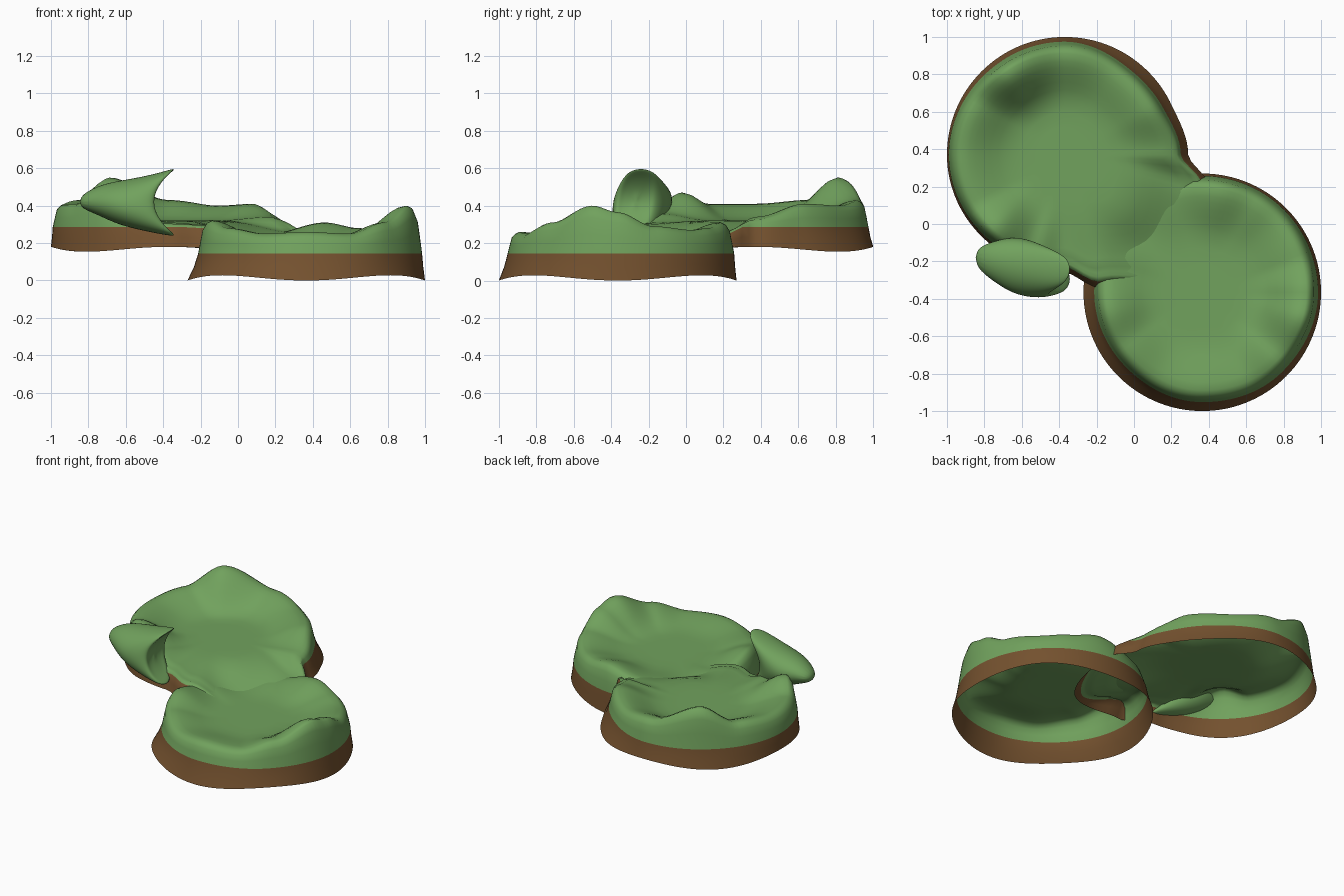
import bpy, bmesh, math

if "Cube" in bpy.data.objects:
    bpy.data.objects.remove(bpy.data.objects["Cube"])

def mat(name, c):
    m = bpy.data.materials.new(name)
    m.diffuse_color = (*c, 1)
    m.use_nodes = True
    m.node_tree.nodes["Principled BSDF"].inputs["Base Color"].default_value = m.diffuse_color
    return m

GREEN = mat("grass green", (0.165, 0.36, 0.11))
BROWN = mat("earth brown", (0.175, 0.083, 0.028))

def smooth(a, b, x):
    t = max(0, min(1, (x - a) / (b - a)))
    return t * t * (3 - 2 * t)

def around(keys, deg):
    """Smooth periodic interpolation of (angle, value) pairs."""
    ks = sorted(keys)
    ks = [(ks[-1][0] - 360, ks[-1][1])] + ks + [(ks[0][0] + 360, ks[0][1])]
    for (a, v), (b, w) in zip(ks, ks[1:]):
        if a <= deg <= b:
            return v + (w - v) * smooth(a, b, deg)

def finish(name, bm, flip=False):
    bmesh.ops.recalc_face_normals(bm, faces=bm.faces)
    bm.normal_update()
    if flip and sum(f.normal.z for f in bm.faces) < 0:
        bmesh.ops.reverse_faces(bm, faces=bm.faces)
    for f in bm.faces:
        f.smooth = True
    me = bpy.data.meshes.new(name)
    bm.to_mesh(me)
    bm.free()
    me.materials.append(GREEN)
    me.materials.append(BROWN)
    ob = bpy.data.objects.new(name, me)
    bpy.context.collection.objects.link(ob)
    return ob

def island(name, centre, radius, rim, wall, floor, band, base):
    """Open-bottomed shell: dished grass top, raised uneven rim, earth skirt."""
    N = 120
    inner = [0.14, 0.28, 0.42, 0.54, 0.64, 0.72, 0.79, 0.86, 0.92]  # share of rim crest
    bm = bmesh.new()
    cols = []
    hub = bm.verts.new((centre[0], centre[1], floor))
    for i in range(N):
        d = 360 * i / N
        a = math.radians(d)
        r, h, z0, w = around(radius, d), around(rim, d), base(a), around(wall, d)
        zb = min(band, h - 0.02)
        crest = w - 0.1
        rows = [(s * crest, floor + (h - floor) * smooth(0.45, 1, s)) for s in inner]
        rows += [(crest, h), (w - 0.065, h - 0.01), (w - 0.035, h - 0.25 * (h - zb)),
                 (w - 0.018, zb + 0.4 * (h - zb)), (w, zb),
                 (0.6 * w + 0.4, z0 + 0.5 * (zb - z0)), (1.0, z0)]
        cols.append([bm.verts.new((centre[0] + s * r * math.cos(a),
                                   centre[1] + s * r * math.sin(a), z)) for s, z in rows])
    for i in range(N):
        p, q = cols[i], cols[(i + 1) % N]
        bm.faces.new((hub, p[0], q[0]))
        for j in range(len(p) - 1):
            f = bm.faces.new((p[j], p[j + 1], q[j + 1], q[j]))
            f.material_index = 1 if j >= len(p) - 3 else 0
    return finish(name, bm, True)

# Upper island, with a tongue reaching into the lower one
island("upper_island", (-0.37, 0.37),
       [(0, .66), (25, .63), (90, .63), (180, .63), (250, .62), (270, .63),
        (287, .743), (315, .9), (346, .80)],
       [(0, .34), (30, .41), (60, .40), (90, .43), (125, .55), (150, .43), (180, .41),
        (208, .41), (226, .47), (252, .36), (270, .31), (287, .30), (315, .185), (346, .26)],
       [(0, .94), (50, .91), (90, .96), (125, .96), (180, .985), (230, .98), (290, .95), (340, .96)],
       0.32, 0.285, lambda a: 0.167 + 0.013 * math.cos(4 * a))

# Lower island
island("lower_island", (0.365, -0.365), [(0, .635), (180, .635)],
       [(0, .365), (20, .29), (45, .27), (60, .28), (80, .31), (110, .25), (135, .22), (160, .26),
        (192, .32), (215, .28), (245, .25), (270, .26), (295, .25), (320, .31), (346, .40)],
       [(0, .975), (90, .98), (180, .91), (225, .90), (270, .925), (315, .95)],
       0.217, 0.145, lambda a: 0.014 * (1 - math.cos(4 * a)))

# Leaf-shaped rock beside the upper island, hollowed on its right end
bm = bmesh.new()
M = 16
rings = [(-.85, -.18, .05, .42, .03), (-.75, -.20, .11, .43, .08), (-.65, -.22, .155, .415, .12),
         (-.55, -.24, .155, .41, .15), (-.48, -.26, .13, .415, .18), (-.45, -.27, .10, .42, .187)]
rings += [(-.455, -.27, .10 * s, .42, .187 * s) for s in (.75, .45, .2)]
prev = None
for x, yc, ry, zc, rz in rings:
    ring = []
    square = 1 - 0.35 * smooth(-.65, -.47, x)
    for k in range(M):
        a = 2 * math.pi * k / M
        c, s = math.cos(a), math.sin(a)
        sz = rz * s
        lean = 0.13 * smooth(-.72, -.45, x) * (sz / 0.187) ** 2
        y = yc + ry * math.copysign(abs(c) ** square, c) + 0.15 * sz
        ring.append(bm.verts.new((x + lean, y, zc + sz)))
    if prev:
        for k in range(M):
            n = (k + 1) % M
            bm.faces.new((prev[k], prev[n], ring[n], ring[k]))
    else:
        bm.faces.new(ring)
    prev = ring
bm.faces.new(prev)
rock = finish("side_rock", bm)
rock.modifiers.new("smooth", 'SUBSURF').levels = 2
rock.modifiers["smooth"].render_levels = 2
